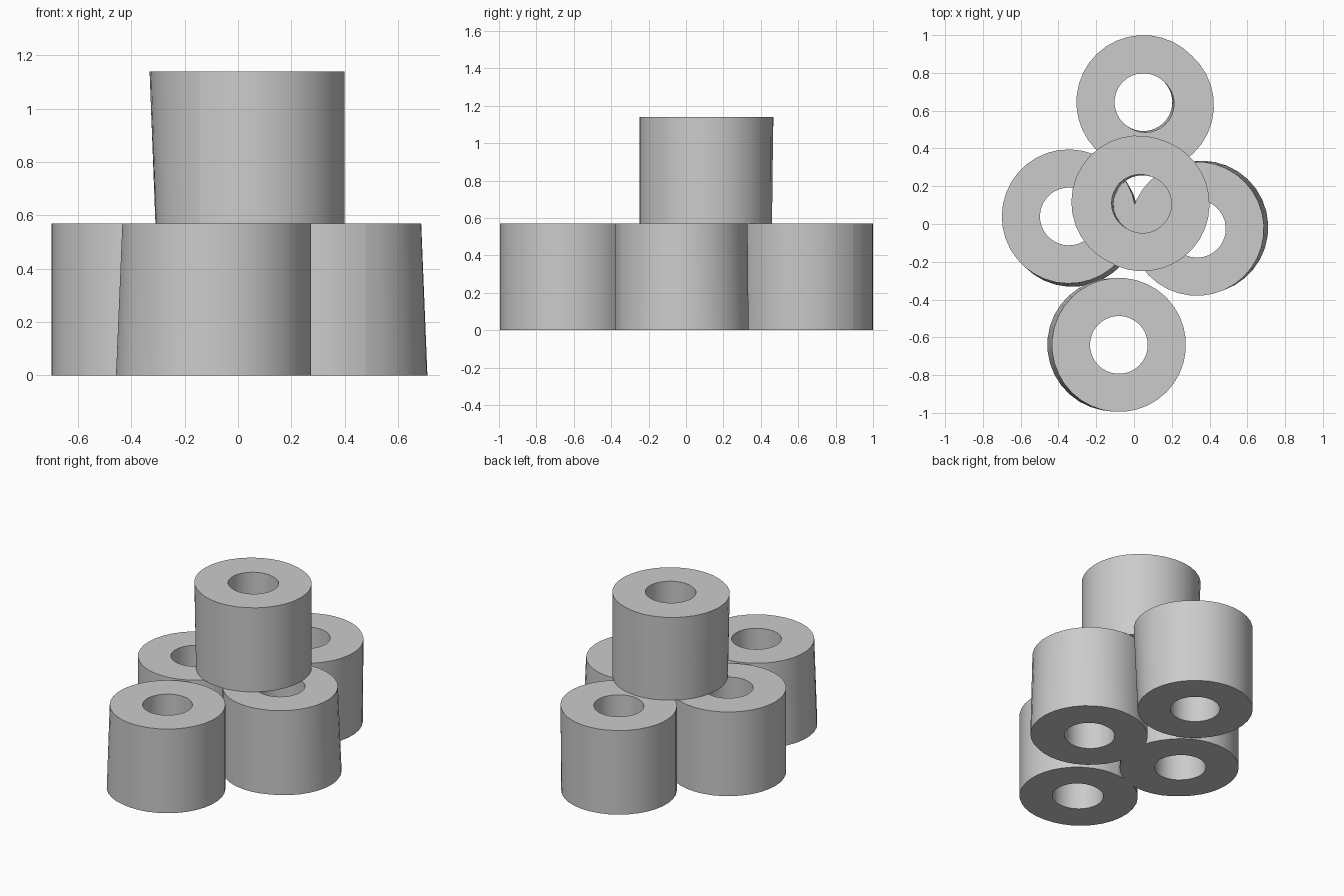
import bpy, bmesh, math

cube = bpy.data.objects.get("Cube")
if cube:
    bpy.data.objects.remove(cube, do_unlink=True)

SIDES = 36
HEIGHT = 0.57
OUTER, INNER = 0.355, 0.153
FLARE = 0.024
FLARE_ARC = math.radians(165)

paper = bpy.data.materials.new("light_grey")
paper.use_nodes = True
grey = (0.6, 0.6, 0.6, 1)
paper.diffuse_color = grey
paper.node_tree.nodes["Principled BSDF"].inputs["Base Color"].default_value = grey


def roll(name, x, y, z, seam, flipped=False):
    """Hollow roll whose one end flares slightly around from its seam."""
    turn = -1 if flipped else 1
    bm = bmesh.new()

    def ring(radius, height, flare):
        verts = []
        for i in range(SIDES):
            step = math.tau * i / SIDES
            a = math.radians(seam) + turn * step
            swell = flare * math.sin(math.pi * step / FLARE_ARC) if step < FLARE_ARC else 0
            r = radius + swell
            verts.append(bm.verts.new((r * math.cos(a), r * math.sin(a), height)))
        return verts

    low, high = (0, FLARE) if flipped else (FLARE, 0)
    rings = [ring(OUTER, 0, low), ring(OUTER, HEIGHT, high),
             ring(INNER, HEIGHT, high / 2), ring(INNER, 0, low / 2)]
    # Outer wall, top, bore and underside
    for k in range(4):
        a, b = rings[k], rings[(k + 1) % 4]
        for i in range(SIDES):
            j = (i + 1) % SIDES
            bm.faces.new((a[i], a[j], b[j], b[i]))
    bmesh.ops.recalc_face_normals(bm, faces=bm.faces)
    for f in bm.faces:
        f.smooth = abs(f.normal.z) < 0.5
    # Keep the rims and the outer seam crisp
    for e in bm.edges:
        e.smooth = e.calc_face_angle(0) < math.radians(40)
    bm.edges.get((rings[0][0], rings[1][0])).smooth = False

    mesh = bpy.data.meshes.new(name)
    bm.to_mesh(mesh)
    bm.free()
    mesh.materials.append(paper)
    obj = bpy.data.objects.new(name, mesh)
    obj.location = (x, y, z)
    bpy.context.collection.objects.link(obj)


# Four rolls on the ground, one stacked on top
roll("front_roll", -0.08, -0.64, 0, 95)
roll("right_roll", -0.345, 0.04, 0, 229)
roll("left_roll", 0.333, -0.025, 0, -66)
roll("back_roll", 0.05, 0.645, 0, 44, flipped=True)
roll("top_roll", 0.045, 0.105, HEIGHT, 238, flipped=True)
